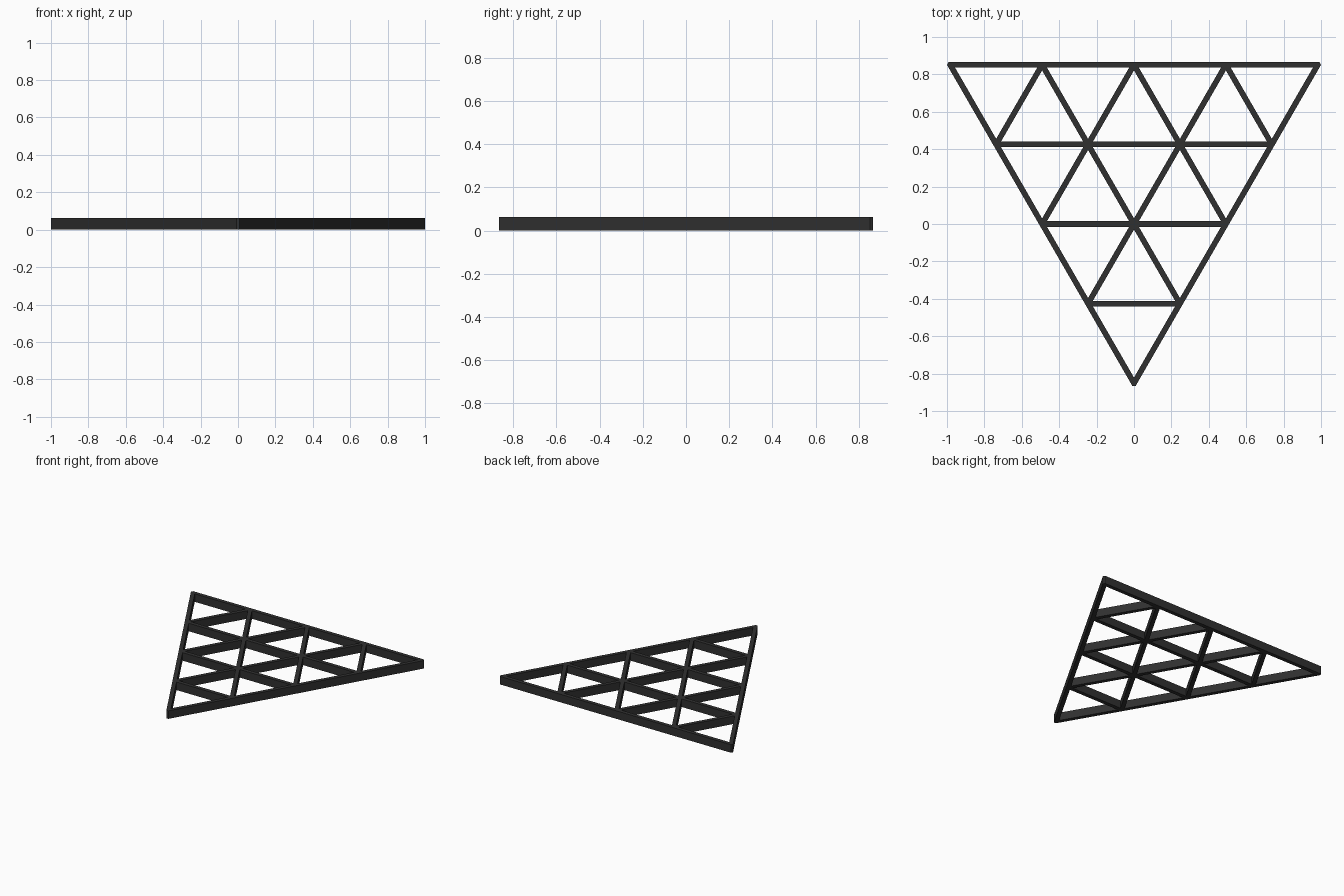
import bpy
from math import sin, cos, radians, sqrt
from mathutils import Vector

if "Cube" in bpy.data.objects:
    bpy.data.objects.remove(bpy.data.objects["Cube"])

N = 4                       # cells per side
HALF = 0.015                # half bar width
R = HALF * 2 / sqrt(3)      # blunt corner radius
S = 2 * (1 - R) / N         # cell side
ROW = S * sqrt(3) / 2       # row spacing
HEIGHT = 0.062


def node(row, i):
    """Lattice joint: row 0 is the front tip, row N the back edge."""
    return Vector(((i - row / 2) * S, (row - N / 2) * ROW, 0))


def add_loop(curve, points):
    spline = curve.splines.new('POLY')
    spline.points.add(len(points) - 1)
    for p, co in zip(spline.points, points):
        p.co = (co.x, co.y, 0, 1)
    spline.use_cyclic_u = True


def add_cell(curve, corners):
    """Triangular opening, inset by half a bar width."""
    c = sum(corners, Vector()) / 3
    k = 1 - HALF / (S / (2 * sqrt(3)))
    add_loop(curve, [c + (p - c) * k for p in corners])


curve = bpy.data.curves.new("triangle_lattice", 'CURVE')
curve.dimensions = '2D'
curve.fill_mode = 'BOTH'
curve.extrude = HEIGHT / 2

# Outer outline with blunt corners
outline = []
for corner, angles in ((node(0, 0), (240, 300)), (node(N, N), (0, 60)), (node(N, 0), (120, 180))):
    outline += [corner + R * Vector((cos(radians(a)), sin(radians(a)), 0)) for a in angles]
add_loop(curve, outline)

# Openings between the bars
for r in range(N):
    for i in range(r + 1):
        add_cell(curve, [node(r, i), node(r + 1, i + 1), node(r + 1, i)])
        if i < r:
            add_cell(curve, [node(r, i), node(r, i + 1), node(r + 1, i + 1)])

lattice = bpy.data.objects.new("triangle_lattice", curve)
bpy.context.collection.objects.link(lattice)
lattice.location.z = HEIGHT / 2
bpy.context.view_layer.objects.active = lattice
lattice.select_set(True)
bpy.ops.object.convert(target='MESH')
lattice = bpy.context.object
bpy.ops.object.shade_flat()

# Dark finish
mat = bpy.data.materials.new("dark_grey")
mat.diffuse_color = (0.03, 0.03, 0.03, 1)
mat.use_nodes = True
mat.node_tree.nodes["Principled BSDF"].inputs["Base Color"].default_value = mat.diffuse_color
lattice.data.materials.clear()
lattice.data.materials.append(mat)
